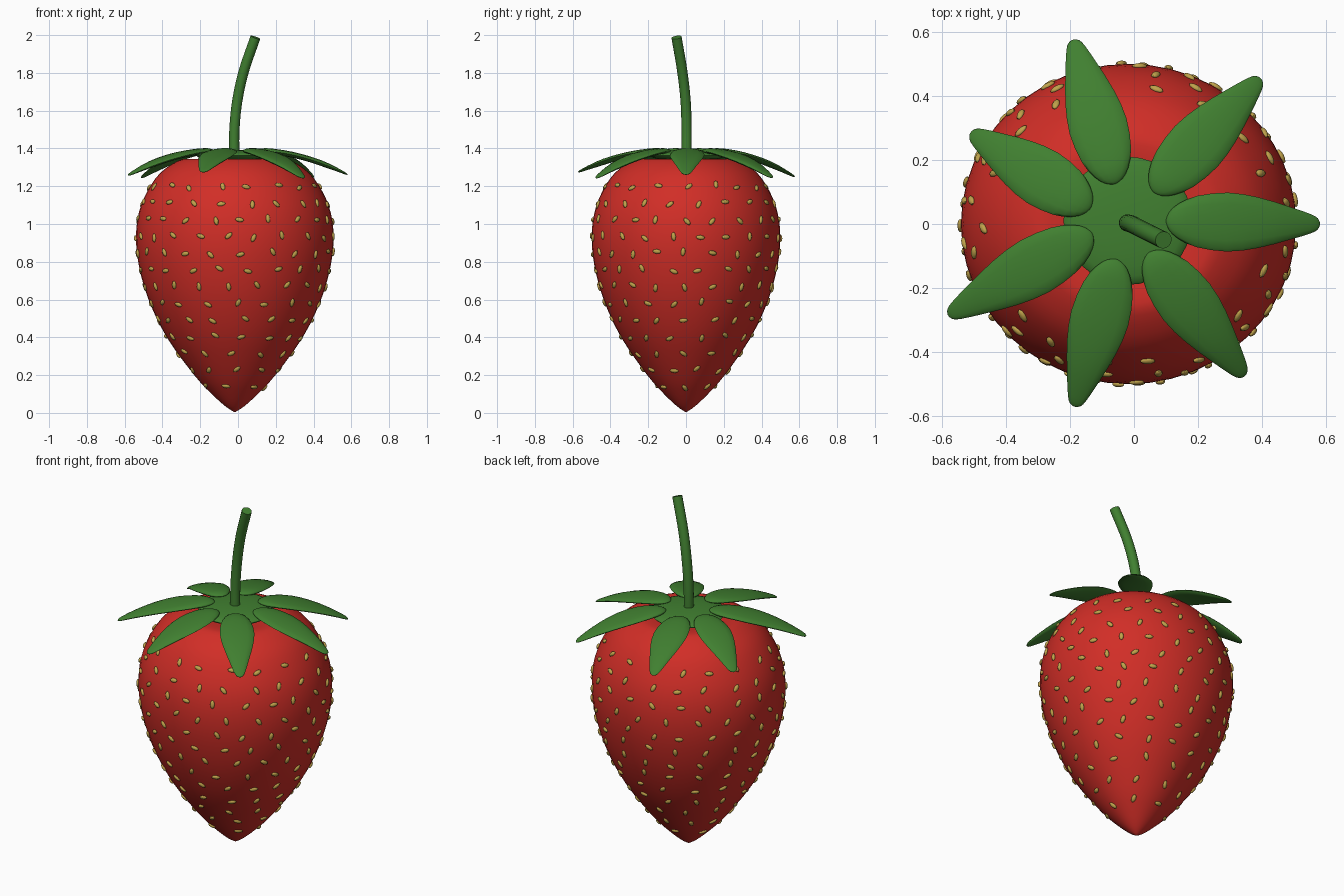
import bpy, bmesh, math, random
from mathutils import Vector, Matrix

if "Cube" in bpy.data.objects:
    bpy.data.objects.remove(bpy.data.objects["Cube"])

random.seed(7)


def material(name, rgb):
    m = bpy.data.materials.new(name)
    m.diffuse_color = (*rgb, 1)
    m.use_nodes = True
    m.node_tree.nodes["Principled BSDF"].inputs["Base Color"].default_value = m.diffuse_color
    return m


RED = material("berry red", (0.64, 0.027, 0.02))
GREEN = material("leaf green", (0.052, 0.215, 0.03))
GOLD = material("seed gold", (0.52, 0.36, 0.07))


def finish(bm, name, mat, angle=60):
    bmesh.ops.recalc_face_normals(bm, faces=bm.faces)
    me = bpy.data.meshes.new(name)
    bm.to_mesh(me)
    bm.free()
    me.materials.append(mat)
    ob = bpy.data.objects.new(name, me)
    bpy.context.collection.objects.link(ob)
    bpy.ops.object.select_all(action='DESELECT')
    ob.select_set(True)
    bpy.context.view_layer.objects.active = ob
    bpy.ops.object.shade_smooth_by_angle(angle=math.radians(angle))
    return ob


def loft(bm, rings):
    """Skin a list of equal-length point rings and cap both ends."""
    loops = [[bm.verts.new(p) for p in ring] for ring in rings]
    n = len(loops[0])
    for a, b in zip(loops, loops[1:]):
        for i in range(n):
            j = (i + 1) % n
            bm.faces.new((a[i], a[j], b[j], b[i]))
    bm.faces.new(loops[0])
    bm.faces.new(loops[-1])


def smooth_curve(pts, steps):
    """Catmull-Rom through the points."""
    pts = [Vector(p) for p in pts]
    ext = [2 * pts[0] - pts[1]] + pts + [2 * pts[-1] - pts[-2]]
    out = []
    for a, b, c, d in zip(ext, ext[1:], ext[2:], ext[3:]):
        for k in range(steps):
            t = k / steps
            out.append(0.5 * (2 * b + (c - a) * t + (2 * a - 5 * b + 4 * c - d) * t * t
                              + (3 * b - a - 3 * c + d) * t ** 3))
    return out + [pts[-1]]


# Berry body: revolved profile (radius, height), slightly oval
CX, SY = -0.017, 0.955
profile = smooth_curve([(0.004, 0.005), (0.05, 0.035), (0.122, 0.1), (0.215, 0.2), (0.36, 0.4),
                        (0.457, 0.6), (0.508, 0.78), (0.523, 0.93), (0.508, 1.06), (0.465, 1.17),
                        (0.395, 1.27), (0.30, 1.335), (0.24, 1.345), (0.15, 1.335), (0.01, 1.32)], 3)


def on_body(r, z, a):
    return Vector((CX + r * math.cos(a), SY * r * math.sin(a), z))


bm = bmesh.new()
loft(bm, [[on_body(p[0], p[1], math.tau * i / 48) for i in range(48)] for p in profile])
finish(bm, "berry_body", RED)


# Seeds: staggered rows of small ellipsoids lying on the skin
def body_radius(z):
    for p, q in zip(profile, profile[1:]):
        if p[1] <= z <= q[1]:
            return p[0] + (q[0] - p[0]) * (z - p[1]) / (q[1] - p[1])


bm = bmesh.new()
for row in range(13):
    z0 = 0.14 + row * 0.0882
    n = max(5, round(math.tau * body_radius(z0) / 0.155))
    for k in range(n):
        a = math.tau * (k + 0.5 * (row % 2) + random.uniform(-0.12, 0.12)) / n
        z = z0 + random.uniform(-0.01, 0.01)
        r = body_radius(z)
        up = (on_body(body_radius(z + 0.02), z + 0.02, a) - on_body(body_radius(z - 0.02), z - 0.02, a)).normalized()
        side = Vector((-math.sin(a), SY * math.cos(a), 0)).normalized()
        normal = side.cross(up).normalized()
        frame = Matrix((side, up, normal)).transposed().to_4x4()
        place = (Matrix.Translation(on_body(r, z, a) + normal * 0.002) @ frame
                 @ Matrix.Rotation(random.uniform(0, math.pi), 4, 'Z')
                 @ Matrix.Diagonal((0.024, 0.0125, 0.009, 1)))
        bmesh.ops.create_uvsphere(bm, u_segments=8, v_segments=6, radius=1, matrix=place)
finish(bm, "seeds", GOLD)

# Calyx hub: flattened disc on top of the berry
bm = bmesh.new()
bmesh.ops.create_uvsphere(bm, u_segments=32, v_segments=12, radius=1,
                          matrix=Matrix.Translation((-0.02, 0.01, 1.363)) @ Matrix.Diagonal((0.2, 0.2, 0.03, 1)))
finish(bm, "calyx_hub", GREEN)

# Leaves: lens-shaped cross-sections lofted from base to drooping tip
outline = smooth_curve([(0, 0.004), (0.02, 0.028), (0.08, 0.055), (0.2, 0.08), (0.4, 0.092), (0.6, 0.079),
                        (0.8, 0.052), (0.94, 0.03), (0.985, 0.018), (1, 0.004)], 2)
leaves = [((0.10, 0.01), (0.58, 0.0), 1.262), ((0.06, 0.10), (0.395, 0.455), 1.245),
          ((-0.06, 0.125), (-0.19, 0.575), 1.25), ((-0.135, 0.05), (-0.51, 0.285), 1.245),
          ((-0.13, -0.03), (-0.58, -0.285), 1.258), ((-0.055, -0.11), (-0.185, -0.57), 1.275),
          ((0.045, -0.09), (0.345, -0.475), 1.243)]
for k, (base, tip, ztip) in enumerate(leaves):
    base, tip = Vector((*base, 0)), Vector((*tip, 0))
    side = Vector((0, 0, 1)).cross(tip - base).normalized()
    bm = bmesh.new()
    rings = []
    for t, w in outline:
        mid = base.lerp(tip, t)
        mid.z = 1.388 + (ztip - 1.388) * t ** 1.9
        thick = 0.016 * min(1, w / 0.06)
        rings.append([mid + side * w * math.cos(b) + Vector((0, 0, thick * math.sin(b)))
                      for b in (math.tau * i / 14 for i in range(14))])
    loft(bm, rings)
    finish(bm, f"leaf_{k + 1}", GREEN, 80)

# Stem: tube swept along a gentle bend
path = smooth_curve([(-0.02, 0.003, 1.36), (-0.019, 0.003, 1.5), (-0.004, -0.002, 1.65),
                     (0.031, -0.02, 1.81), (0.092, -0.05, 1.988)], 5)
bm = bmesh.new()
rings = []
for i, p in enumerate(path):
    d = (path[min(i + 1, len(path) - 1)] - path[max(i - 1, 0)]).normalized()
    u = Vector((0, 1, 0)).cross(d).normalized()
    v = d.cross(u)
    rings.append([p + 0.027 * (u * math.cos(b) + v * math.sin(b))
                  for b in (math.tau * k / 16 for k in range(16))])
loft(bm, rings)
finish(bm, "stem", GREEN, 40)
